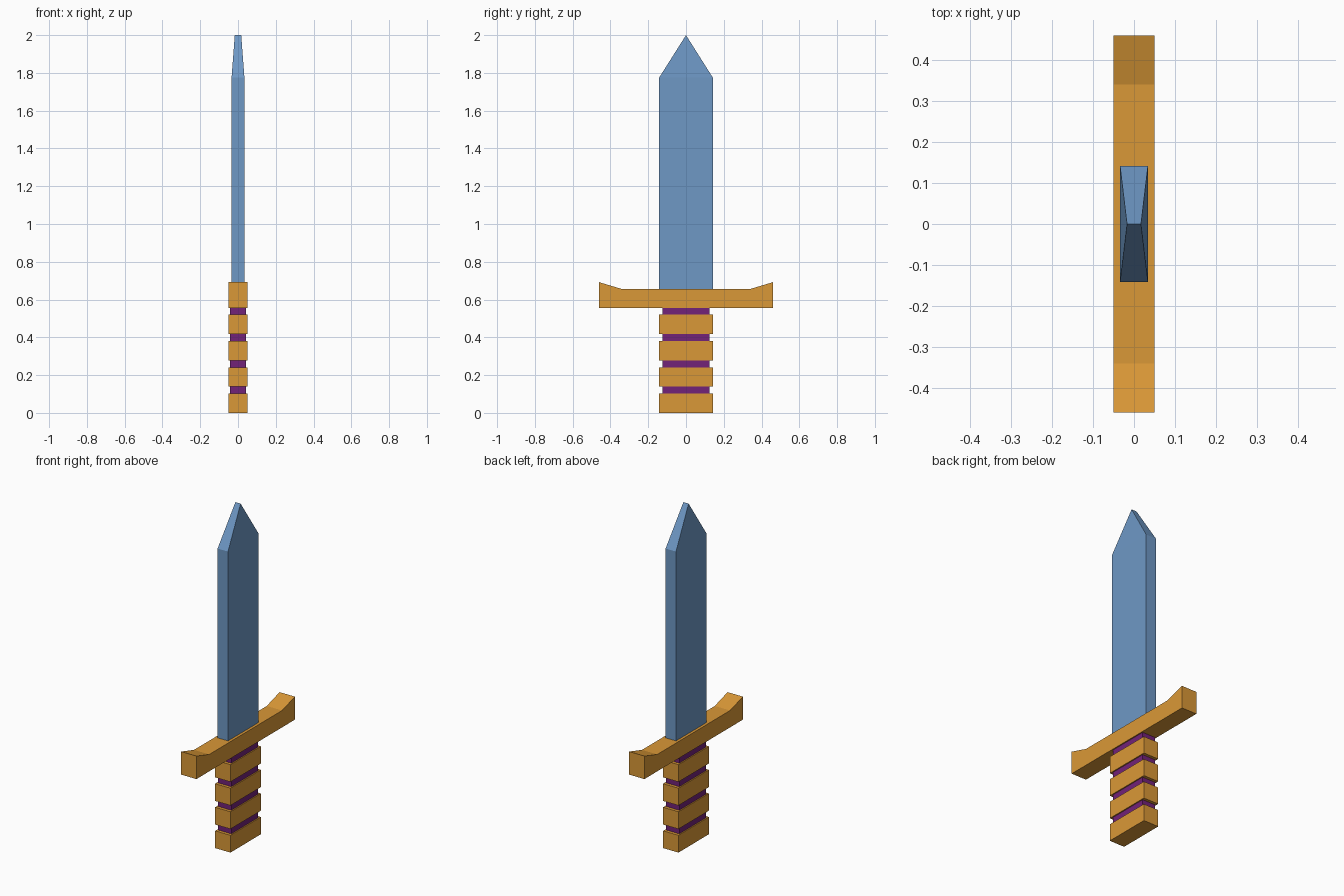
import bpy, bmesh

if "Cube" in bpy.data.objects:
    bpy.data.objects.remove(bpy.data.objects["Cube"])


def srgb(r, g, b):
    lin = [(c / 255 / 12.92) if c < 10 else ((c / 255 + 0.055) / 1.055) ** 2.4 for c in (r, g, b)]
    return (*lin, 1.0)


def material(name, rgb):
    m = bpy.data.materials.new(name)
    m.diffuse_color = srgb(*rgb)
    m.use_nodes = True
    m.node_tree.nodes["Principled BSDF"].inputs["Base Color"].default_value = m.diffuse_color
    return m


STEEL = material("steel_blue", (110, 152, 197))
GOLD = material("gold", (218, 152, 55))
PURPLE = material("purple", (114, 34, 120))


def finish(name, bm, mat):
    bmesh.ops.recalc_face_normals(bm, faces=bm.faces)
    me = bpy.data.meshes.new(name)
    bm.to_mesh(me)
    bm.free()
    me.materials.append(mat)
    ob = bpy.data.objects.new(name, me)
    bpy.context.collection.objects.link(ob)
    return ob


def extrude_profile(name, profile, mat):
    """Extrude a closed (y, z, half_x) outline across x."""
    bm = bmesh.new()
    left = [bm.verts.new((-hx, y, z)) for y, z, hx in profile]
    right = [bm.verts.new((hx, y, z)) for y, z, hx in profile]
    n = len(profile)
    for i in range(n):
        j = (i + 1) % n
        bm.faces.new((left[i], left[j], right[j], right[i]))
    for side in (left, right):
        if name == "blade":  # flat body and separate tapering tip
            bm.faces.new(side[:3] + side[4:])
            bm.faces.new(side[2:5])
        else:
            bm.faces.new(side)
    return finish(name, bm, mat)


def box(name, hx, hy, z0, z1, mat):
    return extrude_profile(name, [(-hy, z0, hx), (hy, z0, hx), (hy, z1, hx), (-hy, z1, hx)], mat)


# Blade with a thinning point
T, W = 0.034, 0.142
extrude_profile("blade", [(-W, 0.64, T), (W, 0.64, T), (W, 1.775, T),
                          (0, 2.0, 0.017), (-W, 1.775, T)], STEEL)

# Crossguard with raised ends
half = [(0.46, 0.556), (0.46, 0.692), (0.34, 0.656)]
outline = half + [(-y, z) for y, z in reversed(half)]
extrude_profile("crossguard", [(y, z, 0.05) for y, z in outline], GOLD)

# Grip core and its gold bands
box("grip_core", 0.043, 0.124, 0.05, 0.57, PURPLE)
for i in range(4):
    z = i * 0.1393
    box(f"grip_band_{i + 1}", 0.05, 0.142, z, z + 0.102, GOLD)
